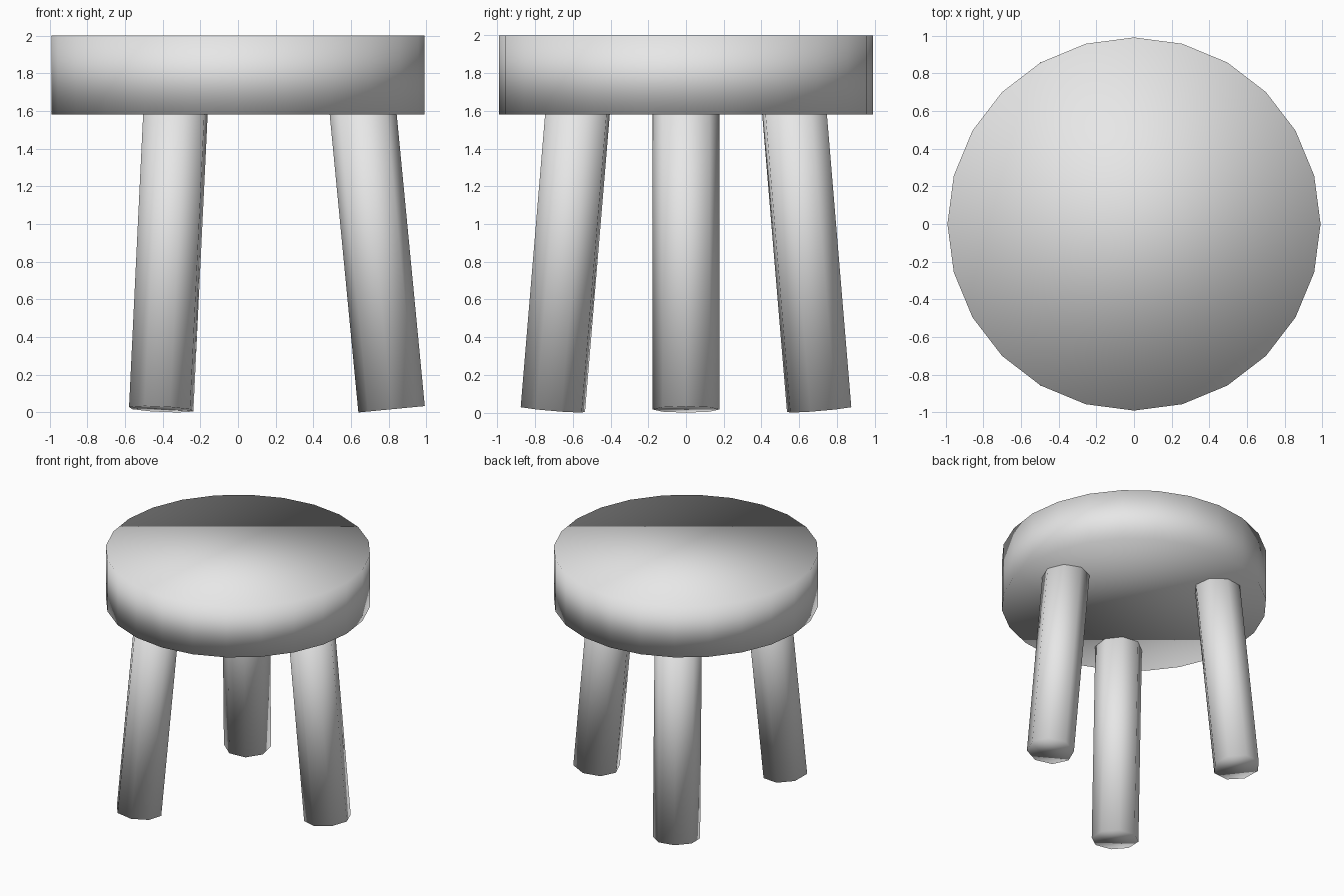
import bpy
from math import cos, radians, sin
from mathutils import Matrix, Vector

if "Cube" in bpy.data.objects:
    bpy.data.objects.remove(bpy.data.objects["Cube"], do_unlink=True)

GREY = (0.8, 0.8, 0.8, 1.0)
material = bpy.data.materials.new("plain grey")
material.use_nodes = True
material.diffuse_color = GREY
material.node_tree.nodes["Principled BSDF"].inputs["Base Color"].default_value = GREY


def cylinder(name, sides, radius, depth, matrix):
    """Soft-shaded capped cylinder with its first corner on local +x."""
    bpy.ops.mesh.primitive_cylinder_add(vertices=sides, radius=radius, depth=depth)
    obj = bpy.context.object
    obj.name = obj.data.name = name
    obj.matrix_world = matrix
    obj.data.materials.append(material)
    bpy.ops.object.shade_smooth()
    return obj


# Round seat
SEAT_BOTTOM, SEAT_TOP = 1.58, 2.0
cylinder("seat", 24, 0.99, SEAT_TOP - SEAT_BOTTOM,
         Matrix.Translation((0, 0, (SEAT_TOP + SEAT_BOTTOM) / 2)))

# Three splayed legs, sunk into the seat
TILT = radians(5.5)
LEG_RADIUS, LEG_LENGTH = 0.177, 1.8
foot = Vector((0.815, 0, LEG_RADIUS * sin(TILT)))
axis = Vector((-sin(TILT), 0, cos(TILT)))
leg_matrix = (Matrix.Translation(foot + axis * LEG_LENGTH / 2)
              @ Matrix.Rotation(-TILT, 4, "Y"))
for name, angle in (("left_leg", 0), ("back_right_leg", 120), ("front_right_leg", 240)):
    cylinder(name, 8, LEG_RADIUS, LEG_LENGTH,
             Matrix.Rotation(radians(angle), 4, "Z") @ leg_matrix)
